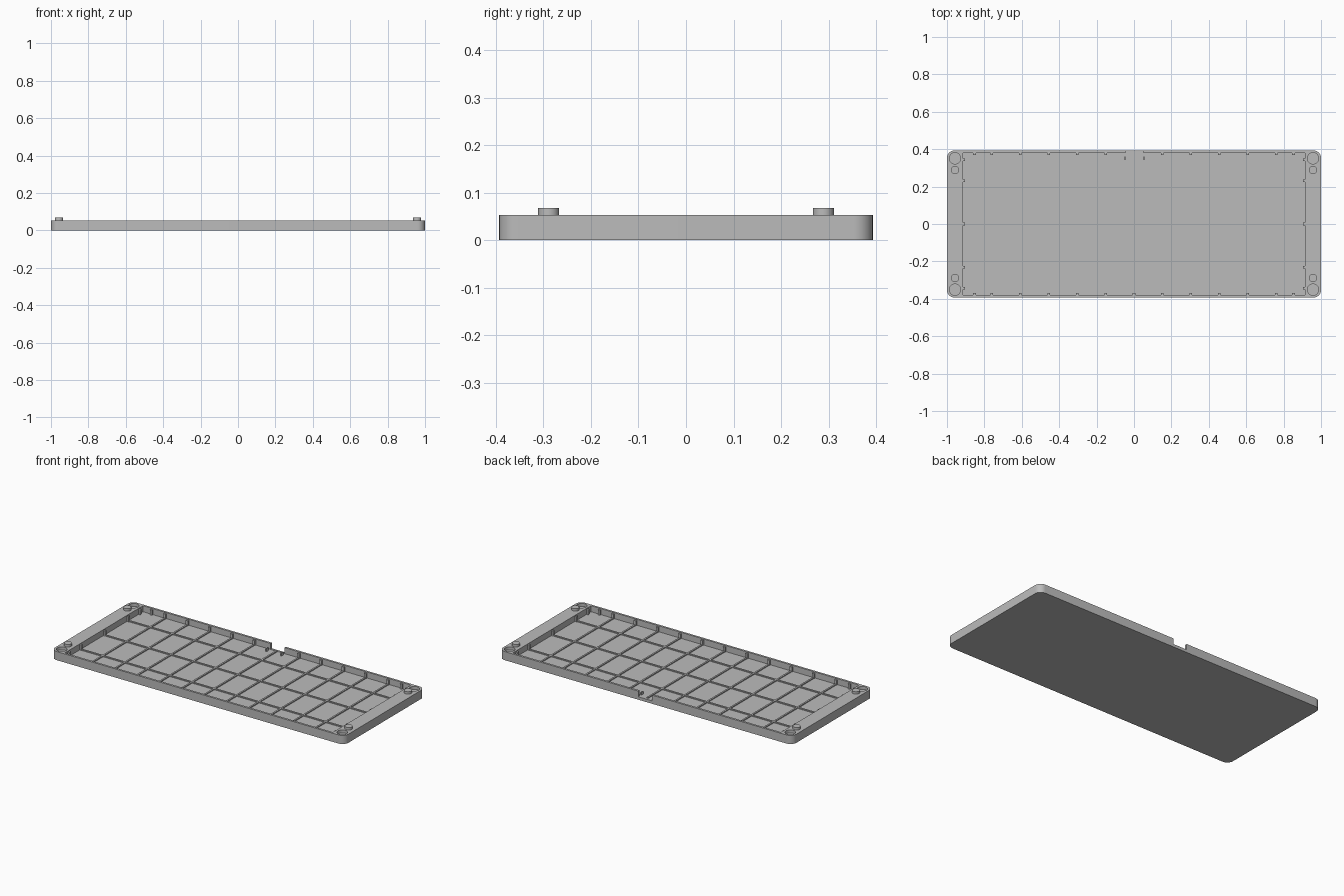
import bpy, bmesh
from mathutils import Matrix, Vector

cube = bpy.data.objects.get("Cube")
if cube:
    bpy.data.objects.remove(cube, do_unlink=True)

HX, HY, TOP = 1.0, 0.393, 0.053        # outer half sizes and rim height
PX, PY, FLOOR = 0.914, 0.38, 0.016     # pocket half sizes and floor level
STEP_X, STEP_Y = 0.152, 0.231          # rib spacing
NOTCH = (-0.045, 0.05)                 # cable notch in the back wall

grey = bpy.data.materials.new("plain grey")
grey.use_nodes = True
colour = (0.5, 0.5, 0.5, 1)
grey.diffuse_color = colour
grey.node_tree.nodes["Principled BSDF"].inputs["Base Color"].default_value = colour


def add_box(bm, lo, hi):
    lo, hi = Vector(lo), Vector(hi)
    place = Matrix.Translation((lo + hi) / 2) @ Matrix.Diagonal((*(hi - lo), 1))
    return bmesh.ops.create_cube(bm, size=1, matrix=place)["verts"]


def add_cylinder(bm, x, y, r, z0, z1):
    bmesh.ops.create_cone(bm, cap_ends=True, segments=40, radius1=r, radius2=r,
                          depth=z1 - z0, matrix=Matrix.Translation((x, y, (z0 + z1) / 2)))


def make(name, bm):
    mesh = bpy.data.meshes.new(name)
    bm.to_mesh(mesh)
    bm.free()
    mesh.materials.append(grey)
    ob = bpy.data.objects.new(name, mesh)
    bpy.context.collection.objects.link(ob)
    return ob


def carve(target, cutter):
    # Cut, bake the result and drop the cutter
    mod = target.modifiers.new("cut", "BOOLEAN")
    mod.operation, mod.solver, mod.object = "DIFFERENCE", "EXACT", cutter
    graph = bpy.context.evaluated_depsgraph_get()
    graph.update()
    mesh = bpy.data.meshes.new_from_object(target.evaluated_get(graph))
    target.modifiers.clear()
    target.data = mesh
    bpy.data.objects.remove(cutter, do_unlink=True)


def smooth(ob):
    bpy.ops.object.select_all(action="DESELECT")
    ob.select_set(True)
    bpy.context.view_layer.objects.active = ob
    bpy.ops.object.shade_smooth_by_angle(angle=0.6)


corners = [(sx, sy) for sx in (-1, 1) for sy in (-1, 1)]

# Tray body with rounded upright corners
bm = bmesh.new()
add_box(bm, (-HX, -HY, 0), (HX, HY, TOP))
uprights = [e for e in bm.edges if abs(e.verts[0].co.z - e.verts[1].co.z) > 0.01]
bmesh.ops.bevel(bm, geom=uprights, offset=0.04, segments=10, profile=0.5, affect="EDGES")
tray = make("tray", bm)

# Main pocket
bm = bmesh.new()
add_box(bm, (-PX, -PY, FLOOR), (PX, PY, 0.1))
carve(tray, make("pocket_cutter", bm))

# Notch through the back wall
bm = bmesh.new()
add_box(bm, (NOTCH[0], PY - 0.01, FLOOR + 0.002), (NOTCH[1], HY + 0.05, 0.1))
carve(tray, make("notch_cutter", bm))

# Round recesses in the corners
bm = bmesh.new()
for sx, sy in corners:
    add_cylinder(bm, sx * 0.957, sy * 0.351, 0.03, TOP - 0.018, 0.1)
carve(tray, make("recess_cutter", bm))
smooth(tray)

# Locating pegs
bm = bmesh.new()
for sx, sy in corners:
    add_cylinder(bm, sx * 0.957, sy * 0.289, 0.022, TOP - 0.005, 0.068)
smooth(make("locating_pegs", bm))

# Grid of low floor ribs
xs = [i * STEP_X for i in range(-5, 6)]
ys = [i * STEP_Y for i in (-1, 0, 1)]
rib, rib_top = 0.005, FLOOR + 0.006
bm = bmesh.new()
for x in xs:
    add_box(bm, (x - rib, -PY, FLOOR - 0.002), (x + rib, PY, rib_top))
for y in ys:
    add_box(bm, (-PX, y - rib, FLOOR - 0.002), (PX, y + rib, rib_top))
make("floor_ribs", bm)

# Small upright ribs along the pocket walls
half, reach, rib_height = 0.007, 0.011, TOP - 0.006
bm = bmesh.new()
for x in xs + [-0.853, 0.853]:
    for s in (-1, 1):
        if s > 0 and NOTCH[0] < x < NOTCH[1]:
            continue
        a, b = sorted((s * (PY + 0.002), s * (PY - reach)))
        add_box(bm, (x - half, a, FLOOR - 0.002), (x + half, b, rib_height))
for y in ys + [-0.343, 0.343]:
    for s in (-1, 1):
        a, b = sorted((s * (PX + 0.002), s * (PX - reach)))
        add_box(bm, (a, y - half, FLOOR - 0.002), (b, y + half, rib_height))
make("wall_ribs", bm)

# Cable guide posts beside the notch
bm = bmesh.new()
for x, s in zip(NOTCH, (-1, 1)):
    a, b = sorted((x, x + s * 0.007))
    add_box(bm, (a, 0.343, FLOOR - 0.002), (b, 0.36, FLOOR + 0.018))
make("cable_guides", bm)
